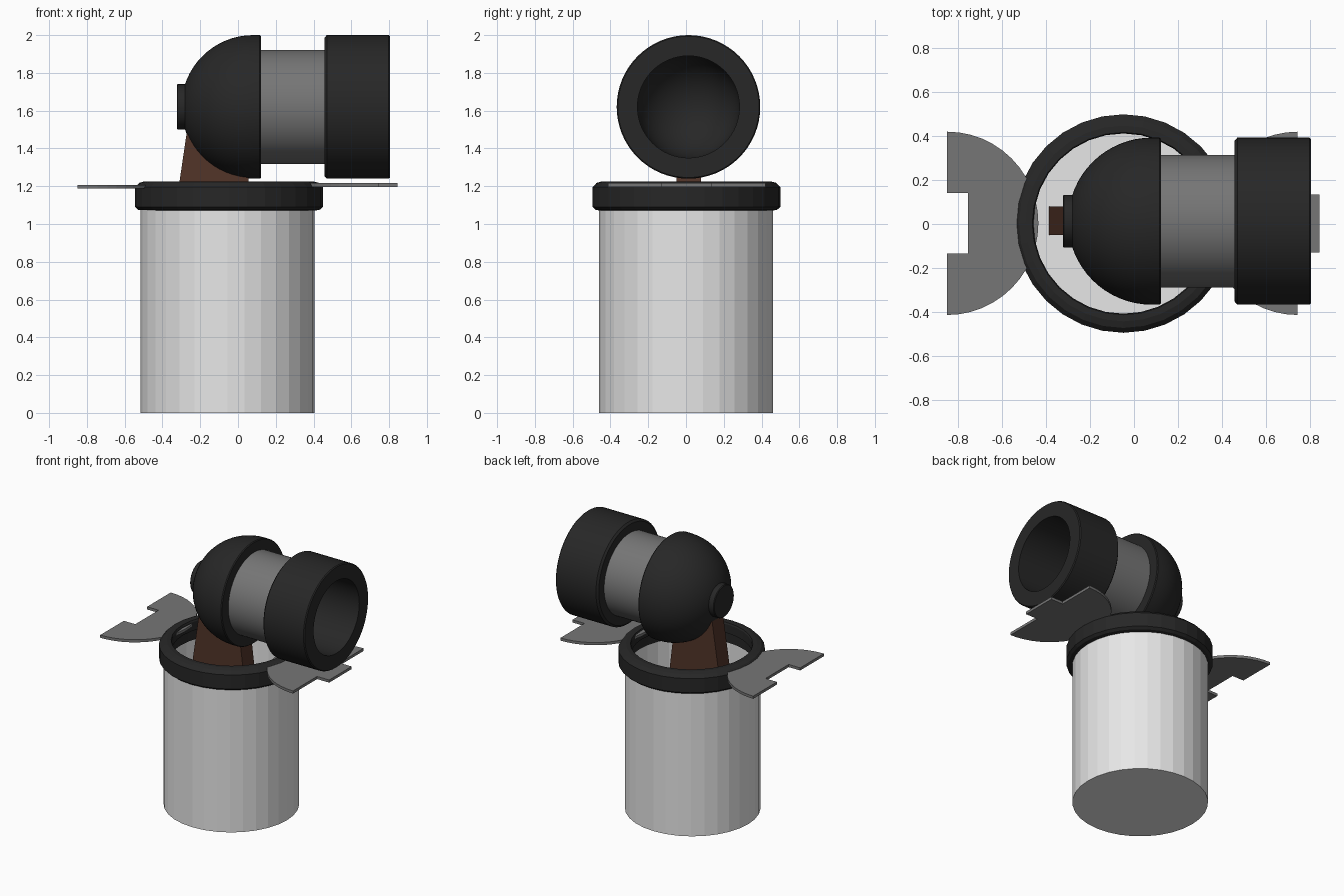
import bpy, bmesh
from math import pi, cos, sin, radians
from mathutils import Matrix, Vector

if "Cube" in bpy.data.objects:
    bpy.data.objects.remove(bpy.data.objects["Cube"])


def material(name, r, g, b):
    m = bpy.data.materials.new(name)
    m.use_nodes = True
    m.diffuse_color = (r, g, b, 1)
    m.node_tree.nodes["Principled BSDF"].inputs["Base Color"].default_value = (r, g, b, 1)
    return m


WHITE = material("can_white", 0.8, 0.8, 0.8)
BLACK = material("matte_black", 0.02, 0.02, 0.02)
GREY = material("mid_grey", 0.18, 0.18, 0.18)
BROWN = material("dark_brown", 0.085, 0.035, 0.022)


def finish(name, bm, mat, smooth=False):
    bmesh.ops.recalc_face_normals(bm, faces=bm.faces)
    mesh = bpy.data.meshes.new(name)
    bm.to_mesh(mesh)
    bm.free()
    mesh.materials.append(mat)
    if smooth:
        for p in mesh.polygons:
            p.use_smooth = True
        mesh.set_sharp_from_angle(angle=radians(30))
    ob = bpy.data.objects.new(name, mesh)
    bpy.context.collection.objects.link(ob)
    return ob


def lathe(name, profile, sides, mat, place, closed=False, smooth=False):
    """Turn (radius, height) points around z, then move into place."""
    bm = bmesh.new()
    vs = [bm.verts.new((r, 0, h)) for r, h in profile]
    pairs = list(zip(vs, vs[1:])) + ([(vs[-1], vs[0])] if closed else [])
    es = [bm.edges.new(p) for p in pairs]
    bmesh.ops.spin(bm, geom=vs + es, cent=(0, 0, 0), axis=(0, 0, 1),
                   angle=2 * pi, steps=sides)
    bmesh.ops.remove_doubles(bm, verts=bm.verts, dist=0.0005)
    bm.transform(place)
    return finish(name, bm, mat, smooth)


def slab(name, points, depth, mat):
    """Extrude an outline of 3D points along a vector."""
    bm = bmesh.new()
    face = bm.faces.new([bm.verts.new(p) for p in points])
    out = bmesh.ops.extrude_face_region(bm, geom=[face], use_keep_orig=True)
    bmesh.ops.translate(bm, vec=Vector(depth),
                        verts=[v for v in out["geom"] if isinstance(v, bmesh.types.BMVert)])
    return finish(name, bm, mat)


# Can body and rim collar
stand = Matrix.Translation((-0.055, 0, 0))
lathe("can_body", [(0, 0), (0.46, 0), (0.46, 1.08), (0.44, 1.08), (0.44, 0.7), (0, 0.7)],
      32, WHITE, stand)
lathe("rim_collar", [(0.45, 1.07), (0.48, 1.075), (0.497, 1.09), (0.497, 1.195),
                     (0.475, 1.218), (0.445, 1.226), (0.415, 1.226), (0.41, 1.215),
                     (0.41, 1.15), (0.43, 1.14), (0.43, 1.07)],
      32, BLACK, Matrix.Translation((-0.048, 0.002, 0)), closed=True)

# Tapered neck holding up the head
neck = [(-0.387, 0.7), (0.12, 0.7), (0.05, 1.28), (-0.1, 1.36), (-0.272, 1.48)]
slab("neck", [(x, -0.05, z) for x, z in neck], (0, 0.13, 0), BROWN)


# Half-round lid flaps: one notched, one with a matching tab
def half_round(cx, side):
    return [(cx + side * 0.415 * cos(a), 0.003 + 0.417 * sin(a))
            for a in (-pi / 2 + pi * i / 24 for i in range(25))]


left_edge, right_edge = -0.85, 0.745
notch = [(left_edge, 0.14), (-0.755, 0.14), (-0.755, -0.135), (left_edge, -0.135)]
tab = [(right_edge, 0.135), (0.845, 0.135), (0.845, -0.13), (right_edge, -0.13)]
slab("notched_flap", [(x, y, 1.187) for x, y in half_round(left_edge, 1) + notch],
     (0, 0, 0.02), GREY)
slab("tabbed_flap", [(x, y, 1.196) for x, y in half_round(right_edge, -1) + tab],
     (0, 0, 0.02), GREY)

# Head, turned about the x axis
head = Matrix.Translation((0, 0.013, 1.62)) @ Matrix.Rotation(pi / 2, 4, "Y")


def arc(radius, centre):
    return [(radius * sin(a), centre - radius * cos(a))
            for a in (pi / 2 * i / 16 for i in range(17))]


shell = arc(0.38, 0.08) + [(0.38, 0.115), (0.375, 0.122), (0.27, 0.122)]
lathe("head_dome", shell + arc(0.27, 0.08)[::-1], 64, BLACK, head, smooth=True)
lathe("dome_button", [(0, -0.324), (0.115, -0.324), (0.12, -0.319), (0.12, -0.24), (0, -0.24)],
      48, BLACK, head, smooth=True)
lathe("head_tube", [(0.28, 0.11), (0.302, 0.11), (0.302, 0.47), (0.28, 0.47)],
      64, GREY, head, closed=True, smooth=True)
lathe("front_barrel", [(0.27, 0.1), (0.282, 0.1), (0.282, 0.457), (0.365, 0.457),
                       (0.38, 0.47), (0.38, 0.798), (0.374, 0.805), (0.27, 0.805)],
      64, BLACK, head, closed=True, smooth=True)
